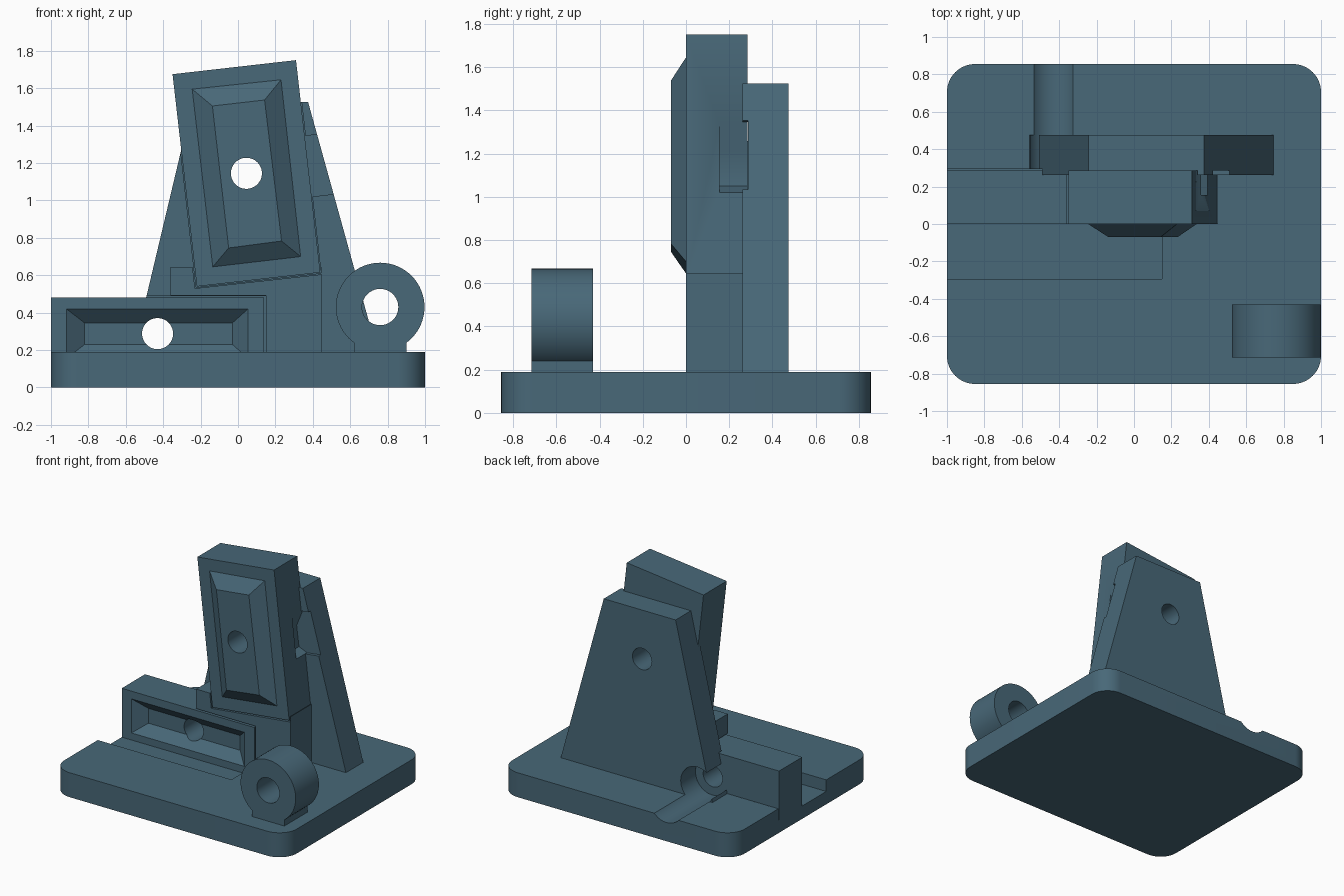
import bpy, bmesh, math

if "Cube" in bpy.data.objects:
    bpy.data.objects.remove(bpy.data.objects["Cube"])

mat = bpy.data.materials.new("slate_blue")
mat.diffuse_color = (0.065, 0.138, 0.188, 1)
mat.use_nodes = True
mat.node_tree.nodes["Principled BSDF"].inputs["Base Color"].default_value = mat.diffuse_color


def prism(name, pts, y0, y1, pts_back=None):
    """Extrude an (x, z) outline along y, optionally lofting to a second outline."""
    bm = bmesh.new()
    a = [bm.verts.new((x, y0, z)) for x, z in pts]
    b = [bm.verts.new((x, y1, z)) for x, z in (pts_back or pts)]
    n = len(a)
    bm.faces.new(a)
    bm.faces.new(b[::-1])
    for i in range(n):
        bm.faces.new((a[i], b[i], b[(i + 1) % n], a[(i + 1) % n]))
    bmesh.ops.recalc_face_normals(bm, faces=bm.faces)
    me = bpy.data.meshes.new(name)
    bm.to_mesh(me)
    bm.free()
    me.materials.append(mat)
    ob = bpy.data.objects.new(name, me)
    bpy.context.collection.objects.link(ob)
    return ob


def rect(x0, x1, z0, z1):
    return [(x0, z0), (x1, z0), (x1, z1), (x0, z1)]


def circle(x, z, r, n=64):
    return [(x + r * math.cos(2 * math.pi * i / n), z + r * math.sin(2 * math.pi * i / n))
            for i in range(n)]


def grow(pts, d):
    """Push an outline outwards from its centre for clearance."""
    cx = sum(p[0] for p in pts) / len(pts)
    cz = sum(p[1] for p in pts) / len(pts)
    return [(x + math.copysign(d, x - cx), z + math.copysign(d, z - cz)) for x, z in pts]


def boolean(ob, tool, op='DIFFERENCE'):
    m = ob.modifiers.new(op.lower(), 'BOOLEAN')
    m.operation, m.object, m.solver = op, tool, 'EXACT'
    bpy.context.view_layer.objects.active = ob
    bpy.ops.object.modifier_apply(modifier=m.name)
    bpy.data.objects.remove(tool)


def cut(ob, *args):
    boolean(ob, prism("cutter", *args))


def smooth(ob):
    bpy.ops.object.select_all(action='DESELECT')
    ob.select_set(True)
    bpy.context.view_layer.objects.active = ob
    bpy.ops.object.shade_smooth_by_angle(angle=math.radians(30))


HOLE = 0.083
tilt = [(-0.22, 0.54), (0.44, 0.615), (0.31, 1.75), (-0.35, 1.675)]
upper_hole = (0.045, 1.145)
lower_hole = (-0.43, 0.288)
notch = [(0.60, 1.045), (0.395, 1.02), (0.325, 1.05), (0.305, 1.21), (0.36, 1.345), (0.60, 1.372)]

# Base plate with rounded vertical corners, a shallow bed and a round channel
base = prism("base_plate", rect(-1, 1, 0, 0.19), -0.855, 0.855)
bm = bmesh.new()
bm.from_mesh(base.data)
edges = [e for e in bm.edges if abs(e.verts[0].co.z - e.verts[1].co.z) > 0.1]
bmesh.ops.bevel(bm, geom=edges, offset=0.15, segments=14, profile=0.5, affect='EDGES')
bm.to_mesh(base.data)
bm.free()
cut(base, rect(-1.1, 0.15, 0.10, 0.4), -0.295, 0.293)
cut(base, circle(*lower_hole, 0.143), 0.27, 0.9)

# Tapered back plate
back = prism("back_plate", [(-0.56, 0.19), (0.745, 0.19), (0.375, 1.525), (-0.243, 1.525)], 0.262, 0.475)
cut(back, rect(-1.1, 0.15, 0.0, 0.49), 0.1, 0.293)
cut(back, grow(tilt, 0.004), 0.1, 0.287)
cut(back, notch, 0.1, 0.287)
cut(back, circle(*lower_hole, 0.143), 0.2, 0.6)
cut(back, circle(*upper_hole, HOLE), 0.2, 0.6)

# Support that cradles the tilted block and bridges the lower block
support = prism("support_block", rect(-0.36, 0.45, 0.19, 0.645), 0, 0.262)
cut(support, grow(tilt, 0.01), -0.1, 0.4)
cut(support, rect(-0.5, 0.15, 0.1, 0.493), -0.1, 0.4)

# Tilted block with a raised bevelled panel and a side notch
block = prism("tilted_block", tilt, 0, 0.285)
outer = [(-0.135, 0.645), (0.335, 0.70), (0.23, 1.645), (-0.245, 1.595)]
inner = [(-0.05, 0.746), (0.233, 0.783), (0.142, 1.537), (-0.137, 1.505)]
wide = [(o[0] + (o[0] - i[0]) * 0.1, o[1] + (o[1] - i[1]) * 0.1) for o, i in zip(outer, inner)]
boolean(block, prism("panel", inner, -0.07, 0.007, wide), 'UNION')
cut(block, notch, 0.155, 0.4)
cut(block, circle(*upper_hole, HOLE), -0.2, 0.5)

# Lower block with a matching sunken panel
lower = prism("lower_block", rect(-1, 0.14, 0.10, 0.48), 0, 0.285)
cut(lower, rect(-0.93, 0.065, 0.145, 0.43), -0.0093, 0.07, rect(-0.82, -0.03, 0.23, 0.345))
cut(lower, circle(*lower_hole, HOLE), -0.1, 0.4)

# Ring with a foot
ring = prism("ring", circle(0.76, 0.43, 0.237), -0.715, -0.43)
boolean(ring, prism("foot", rect(0.62, 0.90, 0.19, 0.30), -0.715, -0.43), 'UNION')
cut(ring, circle(0.76, 0.43, 0.097), -0.9, -0.3)

for ob in (base, back, support, block, lower, ring):
    smooth(ob)
